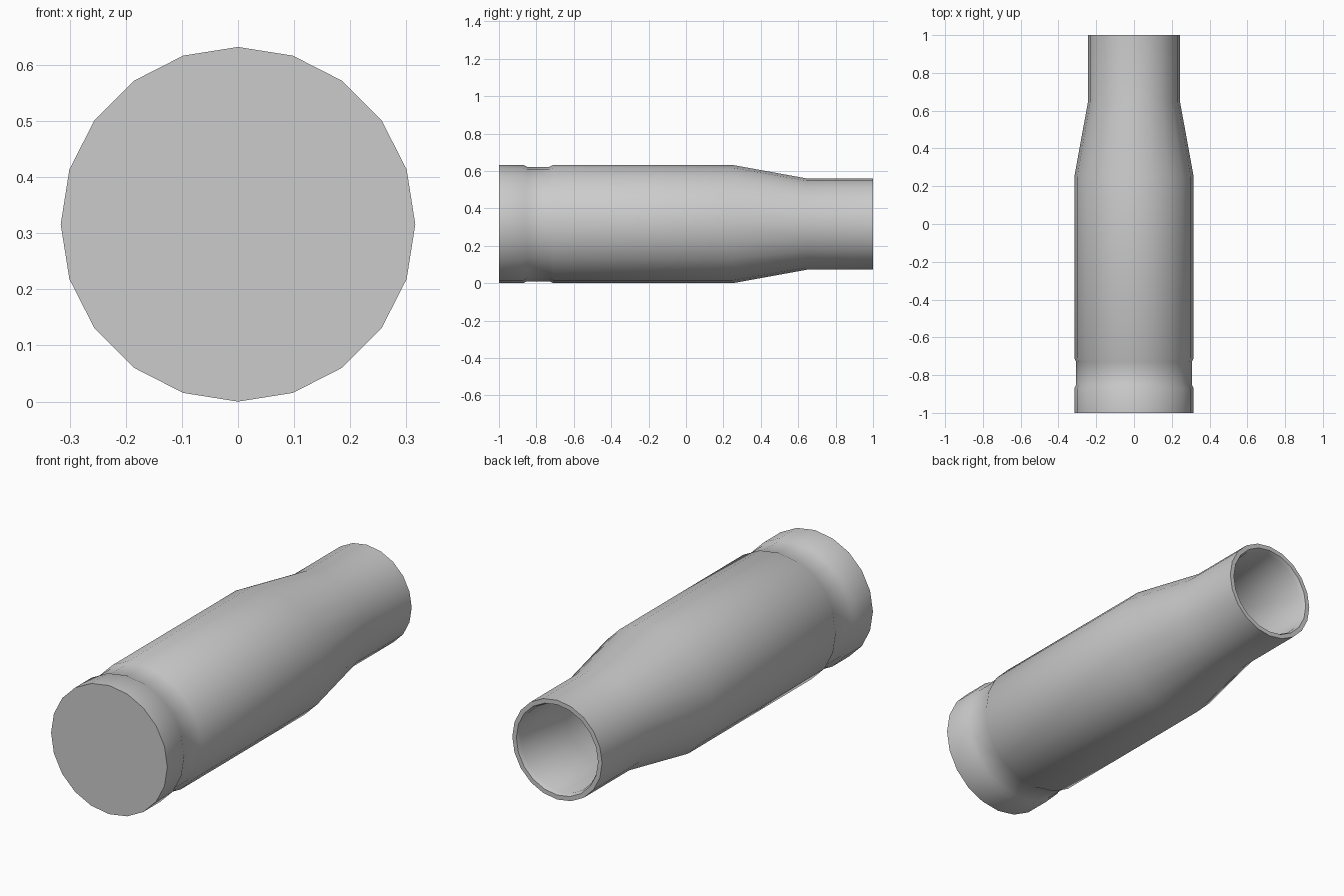
import bpy, bmesh, math

if "Cube" in bpy.data.objects:
    bpy.data.objects.remove(bpy.data.objects["Cube"])

SIDES = 20
AXIS_Z = 0.316

# (y, radius): base cap, grip groove, body, shoulder, neck, lip, then the hollow inside
PROFILE = [
    (-1.0, 0.316), (-0.87, 0.316), (-0.85, 0.306), (-0.73, 0.306),
    (-0.71, 0.316), (0.25, 0.316), (0.645, 0.244), (1.0, 0.244),
    (1.0, 0.222), (0.98, 0.213), (0.64, 0.213), (0.245, 0.285), (-0.92, 0.285),
]


def lathe(name, profile):
    """Revolve a profile around the y axis and cap both ends."""
    bm = bmesh.new()
    rings = []
    for y, r in profile:
        ring = []
        for i in range(SIDES):
            a = 2 * math.pi * i / SIDES
            ring.append(bm.verts.new((r * math.sin(a), y, AXIS_Z + r * math.cos(a))))
        rings.append(ring)
    for a, b in zip(rings, rings[1:]):
        for i in range(SIDES):
            j = (i + 1) % SIDES
            bm.faces.new((a[i], a[j], b[j], b[i]))
    bm.faces.new(rings[0])
    bm.faces.new(rings[-1])
    bmesh.ops.recalc_face_normals(bm, faces=bm.faces)
    mesh = bpy.data.meshes.new(name)
    bm.to_mesh(mesh)
    bm.free()
    obj = bpy.data.objects.new(name, mesh)
    bpy.context.collection.objects.link(obj)
    return obj


# Hollow bottleneck casing, smooth round the sides with a crisp base and mouth
casing = lathe("casing", PROFILE)
bpy.context.view_layer.objects.active = casing
casing.select_set(True)
bpy.ops.object.shade_smooth_by_angle(angle=math.radians(40))
